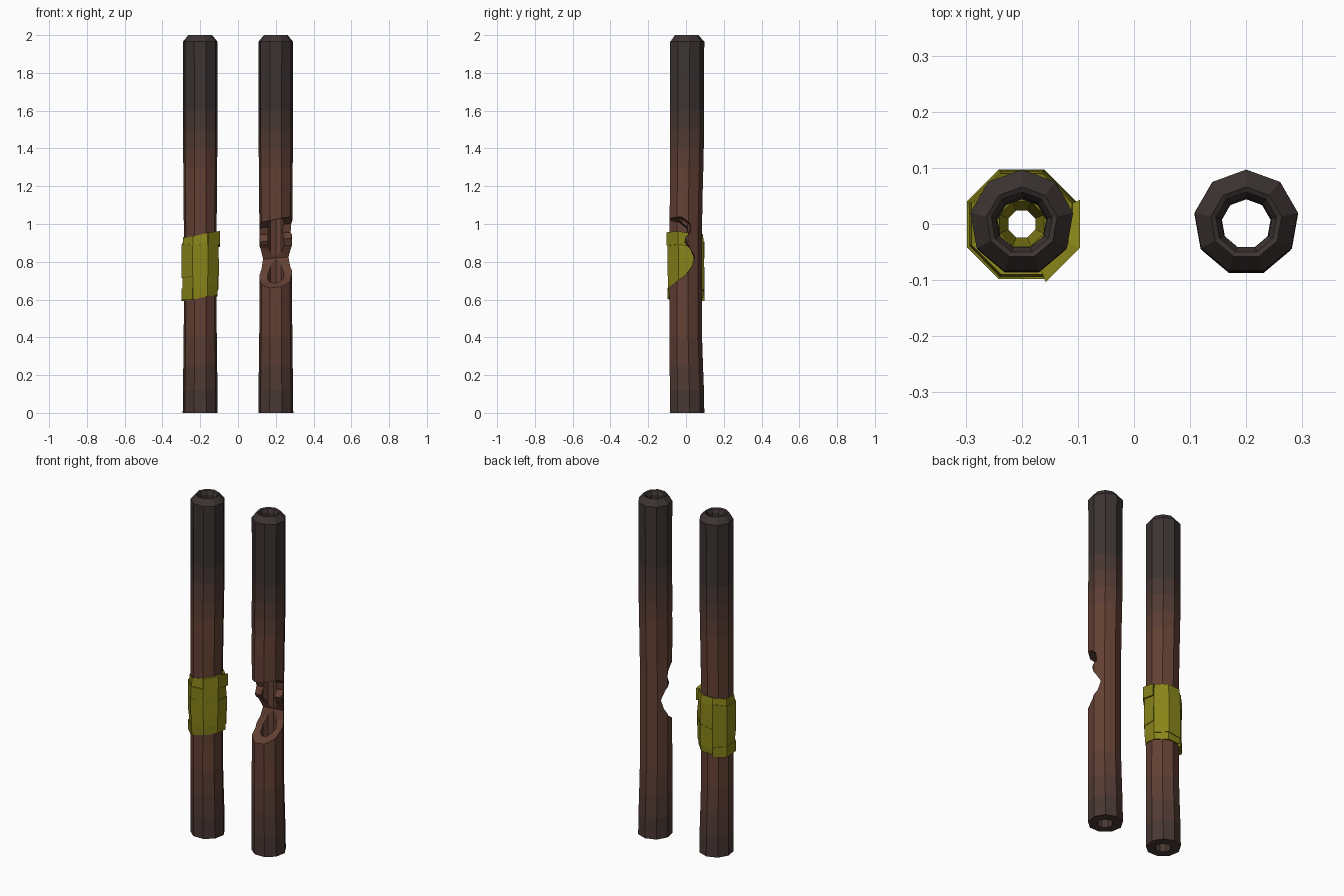
import bpy, bmesh, math, random
from mathutils import Vector

if "Cube" in bpy.data.objects:
    bpy.data.objects.remove(bpy.data.objects["Cube"])

random.seed(4)


def material(name, rgb):
    m = bpy.data.materials.new(name)
    m.diffuse_color = (*rgb, 1)
    m.use_nodes = True
    m.node_tree.nodes["Principled BSDF"].inputs["Base Color"].default_value = m.diffuse_color
    return m


# Rust colours fading from dark ends to a red-brown middle
DARK, RUST = (0.045, 0.034, 0.032), (0.125, 0.052, 0.035)
STEPS = 5
rust = [material(f"rust_{i}", [a + (b - a) * i / (STEPS - 1) for a, b in zip(DARK, RUST)])
        for i in range(STEPS)]
yellow = material("yellow_tape", (0.25, 0.23, 0.01))


def finish(bm, name, mats):
    bmesh.ops.recalc_face_normals(bm, faces=bm.faces[:])
    me = bpy.data.meshes.new(name)
    bm.to_mesh(me)
    bm.free()
    for m in mats:
        me.materials.append(m)
    ob = bpy.data.objects.new(name, me)
    bpy.context.collection.objects.link(ob)
    return ob


def rust_level(z):
    fade = min((z + 0.1) / 0.6, (1.65 - z) / 0.4)
    return round(max(0, min(1, fade)) * (STEPS - 1))


def pipe(name, cx):
    # (z, radius, y offset): slightly bent outer wall, chamfered rim, bore
    bend = [(0, .094, .003), (.12, .093, .002), (.25, .091, -.001), (.4, .089, -.004),
            (.55, .088, -.004), (.95, .088, -.004), (1.2, .09, -.001), (1.3, .091, .001),
            (1.4, .092, .002), (1.5, .092, .003), (1.6, .092, .003), (1.8, .092, .003),
            (1.965, .093, .004)]
    rim = [(2.0, .064, .002), (1.995, .055, .002), (1.975, .046, .002)]
    bore = [(z, .044, 0) for z in (1.6, 1.45, 1.3, .5, .3, .12, 0)]
    bm = bmesh.new()
    rings = []
    for z, r, dy in bend + rim + bore:
        angles = [math.radians(90 + 40 * k) for k in range(9)]
        rings.append([bm.verts.new((cx + r * math.cos(a), dy + r * math.sin(a), z)) for a in angles])
    for i, a in enumerate(rings):
        b = rings[(i + 1) % len(rings)]
        for j in range(9):
            k = (j + 1) % 9
            f = bm.faces.new((a[j], a[k], b[k], b[j]))
            f.material_index = rust_level(f.calc_center_median().z)
    return finish(bm, name, rust)


def tape(name, profile, start=0, count=8, tilt=(0.1, 0.05), jitter=0.003):
    # Closed (radius, z) profile swept over some of the eight sides
    full = count == 8
    bm = bmesh.new()
    cols = []
    for k in range(count if full else count + 1):
        a = math.radians(22.5 + 45 * (start + k))
        x, y = math.cos(a), math.sin(a)
        dz = random.uniform(-jitter, jitter) * 3
        cols.append([bm.verts.new((-0.2 + r * x, r * y, z + dz + r * (tilt[0] * x + tilt[1] * y)))
                     for r, z in profile])
    n = len(profile)
    for k in range(count):
        a, b = cols[k], cols[(k + 1) % len(cols)]
        for i in range(n):
            j = (i + 1) % n
            bm.faces.new((a[i], b[i], b[j], a[j]))
    if not full:
        bm.faces.new(cols[0])
        bm.faces.new(cols[-1])
    return finish(bm, name, [yellow])


def strip(name, z0, z1, r, start, count, tilt):
    return tape(name, [(r, z0), (r, z1), (.09, z1), (.09, z0)], start, count, tilt)


# Pipes
pipe("taped_pipe", -0.2)
broken = pipe("broken_pipe", 0.2)

# Jagged break in the front of the broken pipe, (y, z) profile on each side
left = [(-.2, .62), (-.09, .65), (0, .70), (.03, .755), (.045, .81), (.02, .87),
        (-.01, .90), (.01, .94), (.0, .97), (-.04, 1.0), (-.2, 1.02)]
right = [(-.2, .62), (-.09, .675), (0, .74), (.03, .78), (.045, .83), (.015, .885),
         (-.005, .93), (.03, .96), (.025, 1.01), (-.02, 1.045), (-.2, 1.05)]
bm = bmesh.new()
L = [bm.verts.new((.08, y, z)) for y, z in left]
R = [bm.verts.new((.32, y, z)) for y, z in right]
bm.faces.new(L)
bm.faces.new(R)
for i in range(len(L)):
    j = (i + 1) % len(L)
    bm.faces.new((L[i], L[j], R[j], R[i]))
bmesh.ops.triangulate(bm, faces=bm.faces[:])
cutter = finish(bm, "break_cutter", [rust[-1]])
cutter.hide_render = True
mod = broken.modifiers.new("break", "BOOLEAN")
mod.operation, mod.solver, mod.object = "DIFFERENCE", "EXACT", cutter
bpy.context.view_layer.update()
cut_mesh = bpy.data.meshes.new_from_object(broken.evaluated_get(bpy.context.evaluated_depsgraph_get()))
broken.modifiers.clear()
broken.data = cut_mesh
bpy.data.objects.remove(cutter)

# Tape wrap: bulging outer skin, with an inner funnel that narrows the bore
tape("tape_wrap", [(.098, .61), (.102, .66), (.104, .81), (.102, .90), (.097, .945),
                   (.043, .93), (.026, .80), (.043, .63)])

# Overlapping strips and loose ends
strip("tape_upper_strip", .81, .90, .106, 2, 5, (.06, .05))
strip("tape_lower_strip", .72, .81, .1065, 4, 4, (.0, .02))
strip("tape_lower_end", .60, .66, .106, 2, 3, (.05, .0))
strip("tape_loose_flap", .875, .945, .112, 6, 2, (.1, .0))
strip("tape_back_strip", .64, .76, .105, 0, 2, (.1, .05))
